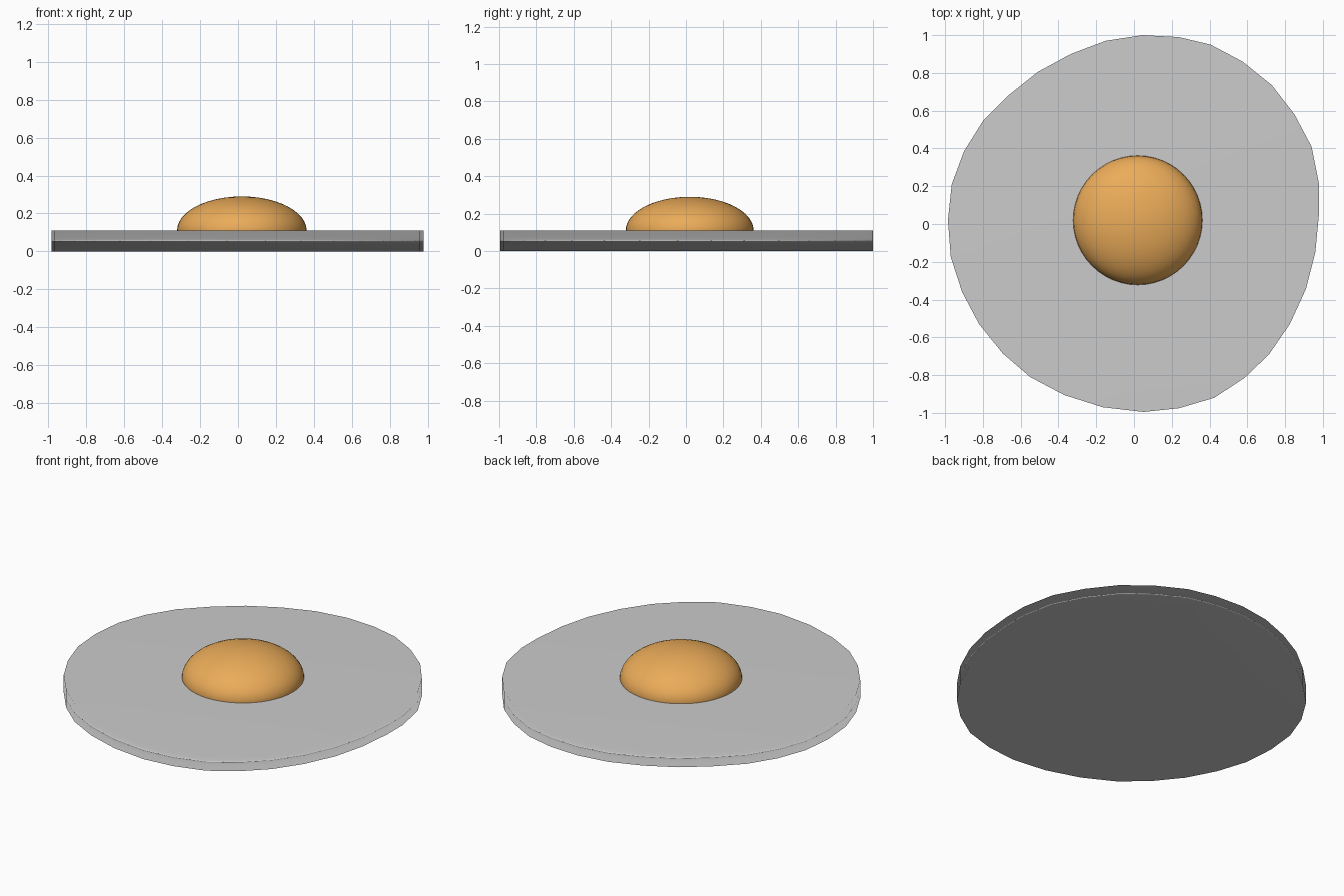
import bpy, bmesh

if "Cube" in bpy.data.objects:
    bpy.data.objects.remove(bpy.data.objects["Cube"])

# Irregular outline of the egg white, seen from above
OUTLINE = [
    (0.98, 0.06), (0.98, 0.21), (0.94, 0.41), (0.85, 0.58),
    (0.73, 0.735), (0.575, 0.86), (0.405, 0.95), (0.235, 0.99),
    (0.045, 1.0), (-0.15, 0.97), (-0.335, 0.9), (-0.51, 0.805),
    (-0.66, 0.685), (-0.8, 0.545), (-0.9, 0.385), (-0.965, 0.21),
    (-0.985, 0.02), (-0.97, -0.175), (-0.91, -0.36), (-0.82, -0.53),
    (-0.695, -0.685), (-0.55, -0.81), (-0.37, -0.905), (-0.165, -0.97),
    (0.05, -0.995), (0.24, -0.975), (0.425, -0.92), (0.585, -0.815),
    (0.715, -0.69), (0.825, -0.53), (0.91, -0.345), (0.96, -0.15),
]
THICK = 0.11


def add_object(name, bm):
    bmesh.ops.recalc_face_normals(bm, faces=bm.faces[:])
    for f in bm.faces:
        f.smooth = True
    mesh = bpy.data.meshes.new(name)
    bm.to_mesh(mesh)
    bm.free()
    obj = bpy.data.objects.new(name, mesh)
    bpy.context.collection.objects.link(obj)
    return obj


# Egg white: extruded outline, fully smooth with area-weighted normals
bm = bmesh.new()
base = bm.faces.new([bm.verts.new((x, y, 0)) for x, y in OUTLINE])
top = bmesh.ops.extrude_face_region(bm, geom=[base], use_keep_orig=True)
bmesh.ops.translate(bm, vec=(0, 0, THICK),
                    verts=[g for g in top["geom"] if isinstance(g, bmesh.types.BMVert)])
white = add_object("egg_white", bm)
mod = white.modifiers.new("area_normals", "WEIGHTED_NORMAL")
mod.mode = "FACE_AREA"
mod.keep_sharp = False

# Yolk: flattened dome, sunk slightly into the white
bm = bmesh.new()
bmesh.ops.create_uvsphere(bm, u_segments=48, v_segments=24, radius=1)
bmesh.ops.bisect_plane(bm, geom=bm.verts[:] + bm.edges[:] + bm.faces[:],
                       plane_co=(0, 0, -0.15), plane_no=(0, 0, 1), clear_inner=True)
bmesh.ops.scale(bm, vec=(0.342, 0.342, 0.18), verts=bm.verts[:])
bmesh.ops.translate(bm, vec=(0.02, 0.02, THICK), verts=bm.verts[:])
yolk = add_object("yolk", bm)
mat = bpy.data.materials.new("yolk_orange")
mat.diffuse_color = (0.83, 0.41, 0.1, 1)
mat.use_nodes = True
mat.node_tree.nodes["Principled BSDF"].inputs["Base Color"].default_value = mat.diffuse_color
yolk.data.materials.append(mat)
